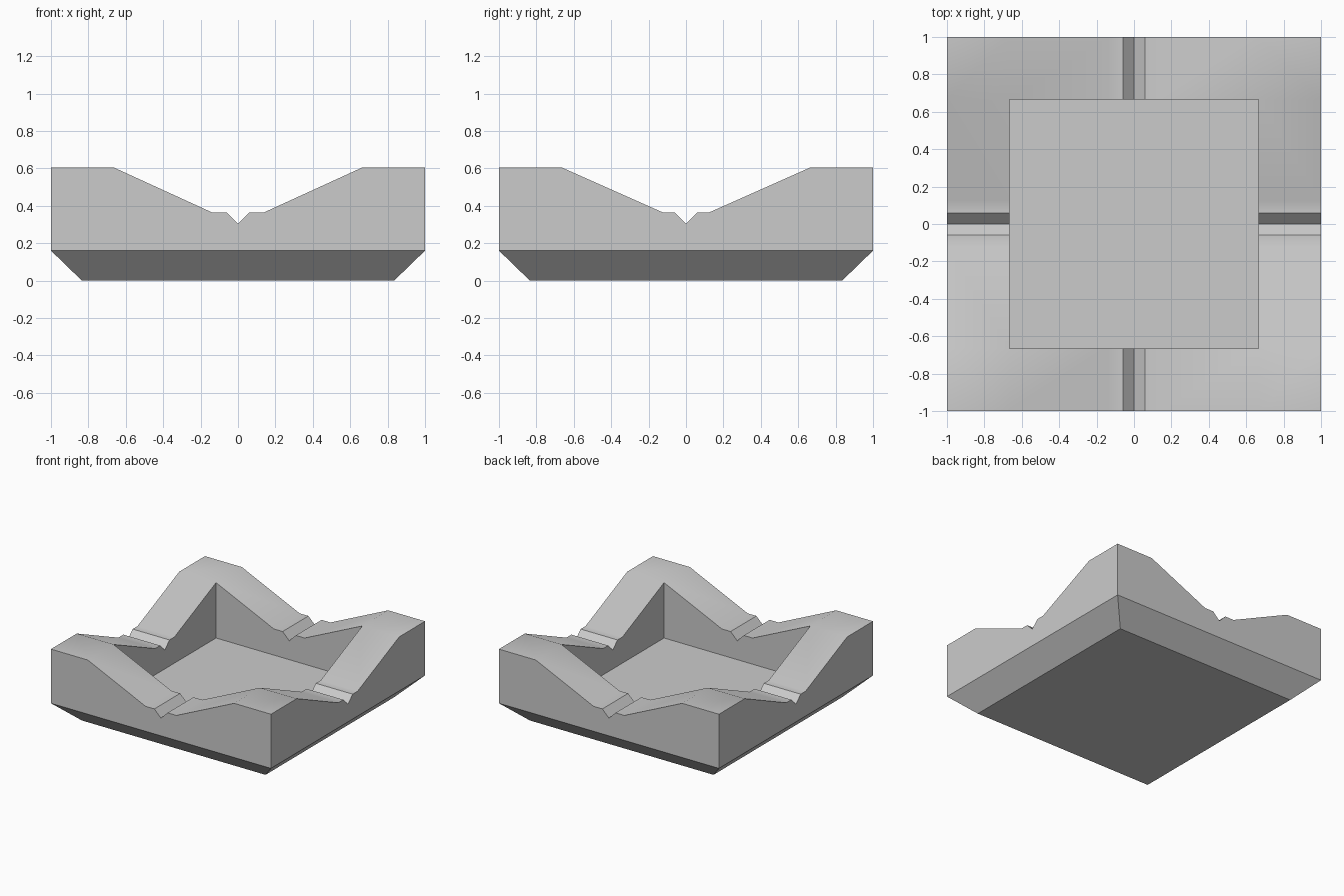
import bpy, bmesh
from mathutils import Matrix
from math import pi

if "Cube" in bpy.data.objects:
    bpy.data.objects.remove(bpy.data.objects["Cube"])

OUT, INN, FOOT = 1.0, 0.665, 0.835        # half widths: outside, basin, base
Z_EDGE, Z_FLOOR, Z_TOP, Z_LIP, Z_NOTCH = 0.16, 0.15, 0.605, 0.365, 0.305

bm = bmesh.new()


def face(points, turn):
    bm.faces.new([bm.verts.new(turn @ Matrix.Translation(p).translation) for p in points])


# Four walls, each the front wall turned by a quarter
for k in range(4):
    turn = Matrix.Rotation(k * pi / 2, 4, 'Z')
    lip = 0.14 if k % 2 == 0 else 0.125
    half = [(INN, Z_TOP), (lip, Z_LIP), (0.06, Z_LIP)]
    rim = [(-x, z) for x, z in half] + [(0, Z_NOTCH)] + half[::-1]

    # outer and inner faces with the dipped, notched edge
    face([(-OUT, -OUT, Z_EDGE), (OUT, -OUT, Z_EDGE), (OUT, -OUT, Z_TOP)]
         + [(x, -OUT, z) for x, z in rim[::-1]] + [(-OUT, -OUT, Z_TOP)], turn)
    face([(INN, -INN, Z_FLOOR), (-INN, -INN, Z_FLOOR)]
         + [(x, -INN, z) for x, z in rim], turn)
    # rim surface
    for (xa, za), (xb, zb) in zip(rim, rim[1:]):
        face([(xa, -OUT, za), (xb, -OUT, zb), (xb, -INN, zb), (xa, -INN, za)], turn)
    # corner top
    face([(INN, -OUT, Z_TOP), (OUT, -OUT, Z_TOP), (OUT, -INN, Z_TOP), (INN, -INN, Z_TOP)], turn)
    # sloped underside
    face([(-FOOT, -FOOT, 0), (FOOT, -FOOT, 0), (OUT, -OUT, Z_EDGE), (-OUT, -OUT, Z_EDGE)], turn)

# Basin floor and base
for r, z in ((INN, Z_FLOOR), (FOOT, 0)):
    face([(-r, -r, z), (r, -r, z), (r, r, z), (-r, r, z)], Matrix.Identity(4))

bmesh.ops.remove_doubles(bm, verts=bm.verts, dist=0.0005)
bmesh.ops.recalc_face_normals(bm, faces=bm.faces)
mesh = bpy.data.meshes.new("square_tray")
bm.to_mesh(mesh)
bm.free()
tray = bpy.data.objects.new("square_tray", mesh)
bpy.context.collection.objects.link(tray)
bpy.context.view_layer.objects.active = tray
tray.select_set(True)
bpy.ops.object.shade_smooth_by_angle()
